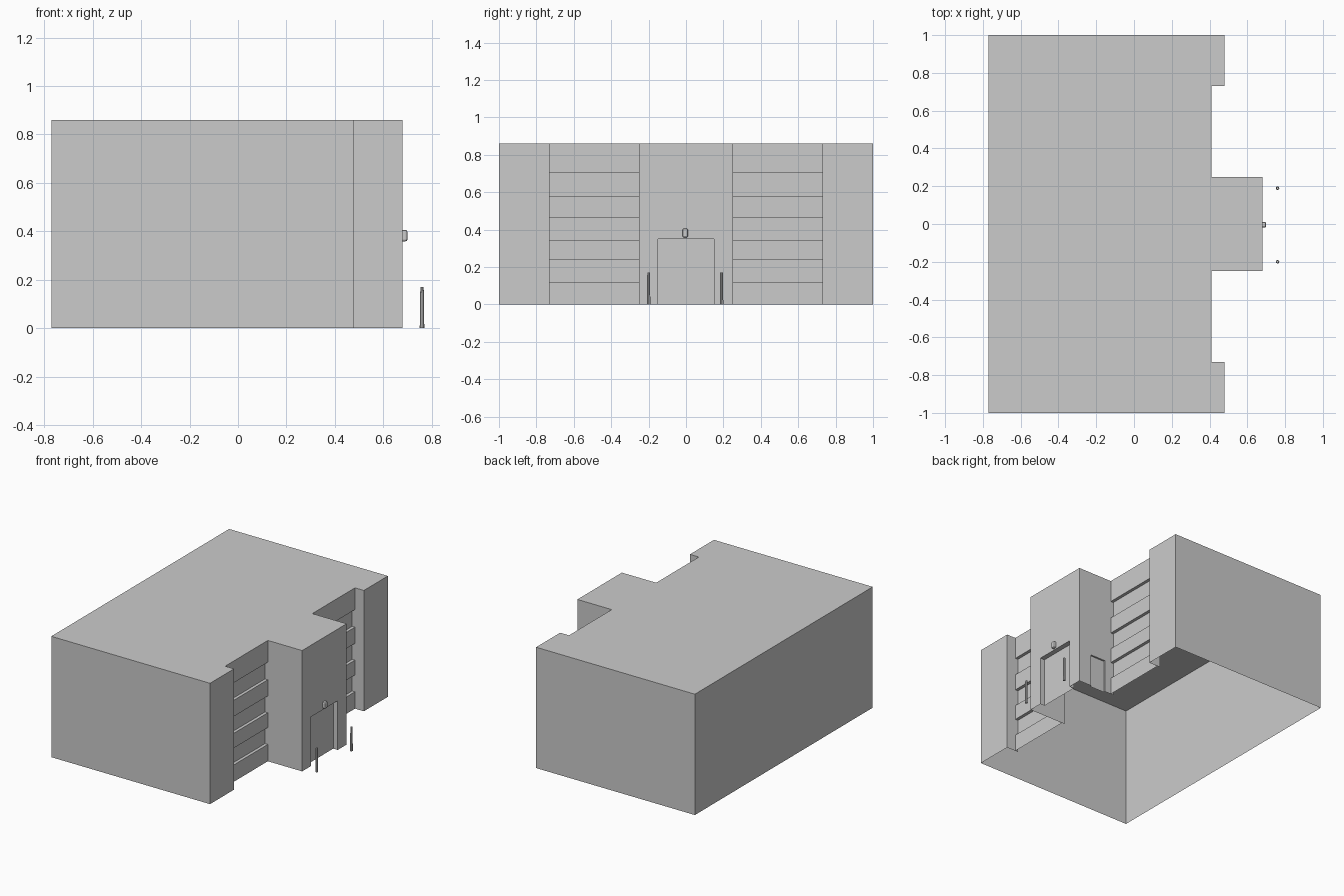
import bpy, bmesh
from mathutils import Vector

if "Cube" in bpy.data.objects:
    bpy.data.objects.remove(bpy.data.objects["Cube"])

H = 0.86          # building height
FACE = 0.41       # plane of the spandrels between the wings
GLASS = 0.388     # plane of the window bands


def mesh_object(name, faces):
    """Make an object from a list of faces, each a list of points."""
    bm = bmesh.new()
    for f in faces:
        bm.faces.new([bm.verts.new(p) for p in f])
    bmesh.ops.remove_doubles(bm, verts=bm.verts, dist=1e-5)
    me = bpy.data.meshes.new(name)
    bm.to_mesh(me)
    bm.free()
    ob = bpy.data.objects.new(name, me)
    bpy.context.collection.objects.link(ob)
    return ob


def walls(path, z0=0.0, z1=H):
    """Upright faces along a plan path, outside on the right-hand side."""
    return [[(*a, z0), (*b, z0), (*b, z1), (*a, z1)]
            for a, b in zip(path, path[1:])]


def doorway(p, q, a, b, height, depth):
    """Wall from p to q with a recessed door between distances a and b."""
    p, q = Vector(p), Vector(q)
    d = (q - p).normalized()
    n = Vector((d.y, -d.x))
    P = lambda s, t=0.0: p + d * s - n * t
    route = [p, P(a), P(a, depth), P(b, depth), P(b), q]
    faces = walls(route, 0, height) + walls([p, q], height, H)
    faces.append([(*v, height) for v in (P(a, depth), P(b, depth), P(b), P(a))])
    return faces


# main block walls, open underneath: around the back from one wing to the other
mesh_object("block_walls", walls([
    (GLASS, 0.73), (0.48, 0.73), (0.48, 1), (-0.77, 1),
    (-0.77, -1), (0.48, -1), (0.48, -0.73), (GLASS, -0.73)]))

# flat roof
half = [(0.68, 0.25), (FACE, 0.25), (FACE, 0.73), (0.48, 0.73), (0.48, 1), (-0.77, 1)]
outline = half + [(x, -y) for x, y in reversed(half)]
mesh_object("roof", [[(x, y, H) for x, y in outline]])

# entrance tower: front door, side door and plain side
mesh_object("entrance_tower",
            walls([(GLASS, -0.25), (0.68, -0.25)])
            + doorway((0.68, -0.25), (0.68, 0.25), 0.10, 0.40, 0.35, 0.035)
            + doorway((0.68, 0.25), (GLASS, 0.25), 0.10, 0.22, 0.235, 0.012))

# window bays: stepped profile with three recessed bands
profile = [(FACE, 0)]
for lo, hi in ((0.12, 0.24), (0.345, 0.465), (0.58, 0.705)):
    profile += [(FACE, lo), (GLASS, lo), (GLASS, hi), (FACE, hi)]
profile.append((FACE, H))
for side, y0, y1 in (("left", -0.73, -0.25), ("right", 0.25, 0.73)):
    mesh_object(side + "_window_bay", [
        [(xa, y0, za), (xa, y1, za), (xb, y1, zb), (xb, y0, zb)]
        for (xa, za), (xb, zb) in zip(profile, profile[1:])])

# slim tapered posts in front of the entrance
for side, y in (("left", -0.2), ("right", 0.19)):
    bpy.ops.mesh.primitive_cone_add(vertices=8, radius1=0.0095, radius2=0.007,
                                    depth=0.17, location=(0.76, y, 0.085))
    bpy.context.object.name = side + "_post"

# rounded lamp above the front door
bpy.ops.mesh.primitive_cube_add(size=1, location=(0.685, -0.004, 0.382))
lamp = bpy.context.object
lamp.name = "door_lamp"
lamp.scale = (0.03, 0.03, 0.048)
bpy.ops.object.transform_apply(location=False, rotation=False, scale=True)
bev = lamp.modifiers.new("round", 'BEVEL')
bev.width = 0.009
bev.segments = 2
